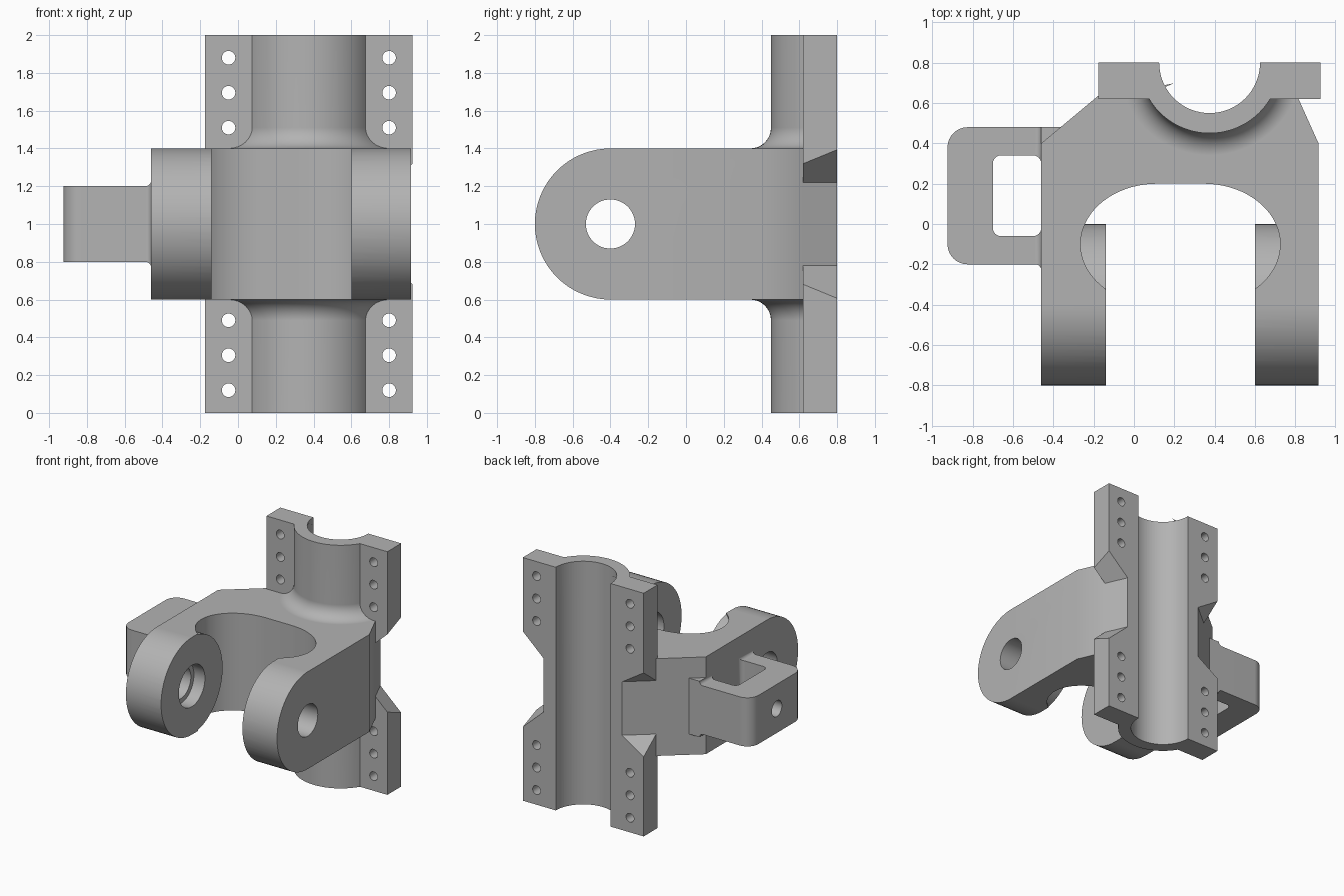
import bpy, bmesh
from math import sin, cos, pi, radians
from mathutils import Vector

if "Cube" in bpy.data.objects:
    bpy.data.objects.remove(bpy.data.objects["Cube"])

X, Y, Z = Vector((1, 0, 0)), Vector((0, 1, 0)), Vector((0, 0, 1))

metal = bpy.data.materials.new("cast grey metal")
metal.use_nodes = True
GREY = (0.45, 0.45, 0.45, 1)
metal.diffuse_color = GREY
metal.node_tree.nodes["Principled BSDF"].inputs["Base Color"].default_value = GREY


def finish(name, bm):
    bmesh.ops.recalc_face_normals(bm, faces=bm.faces)
    mesh = bpy.data.meshes.new(name)
    bm.to_mesh(mesh)
    bm.free()
    mesh.materials.append(metal)
    ob = bpy.data.objects.new(name, mesh)
    bpy.context.collection.objects.link(ob)
    return ob


def prism(name, pts, u, v, w, lo, hi, origin=Vector((0, 0, 0))):
    """Extrude a 2D outline (in axes u, v) along w from lo to hi."""
    bm = bmesh.new()
    face = bm.faces.new([bm.verts.new(origin + u * a + v * b + w * lo) for a, b in pts])
    ext = bmesh.ops.extrude_face_region(bm, geom=[face])
    verts = [g for g in ext["geom"] if isinstance(g, bmesh.types.BMVert)]
    bmesh.ops.translate(bm, verts=verts, vec=w * (hi - lo))
    return finish(name, bm)


def arc(cx, cy, rx, ry, a0, a1, n):
    steps = [radians(a0 + (a1 - a0) * i / n) for i in range(n + 1)]
    return [(cx + rx * cos(t), cy + ry * sin(t)) for t in steps]


def circle(cx, cy, r, n=64):
    return arc(cx, cy, r, r, 0, 360, n)[:-1]


def rect(x0, x1, y0, y1):
    return [(x0, y0), (x1, y0), (x1, y1), (x0, y1)]


def lathe(name, profile, centre):
    bm = bmesh.new()
    vs = [bm.verts.new(centre + X * r + Z * z) for r, z in profile]
    edges = [bm.edges.new(pair) for pair in zip(vs, vs[1:])]
    bmesh.ops.spin(bm, geom=vs + edges, cent=centre, axis=Z, angle=2 * pi, steps=72)
    bmesh.ops.remove_doubles(bm, verts=bm.verts, dist=1e-5)
    return finish(name, bm)


def boolean(target, tool, op):
    """Apply a boolean at once and discard the tool."""
    mod = target.modifiers.new("cut", "BOOLEAN")
    mod.operation, mod.object, mod.solver = op, tool, "EXACT"
    dg = bpy.context.evaluated_depsgraph_get()
    mesh = bpy.data.meshes.new_from_object(target.evaluated_get(dg))
    target.modifiers.clear()
    target.data = mesh
    bpy.data.objects.remove(tool)


EAR_Y, EAR_R = -0.4, 0.4
SLOT_L, SLOT_R = -0.14, 0.6
SIDE_L, SIDE_R = -0.46, 0.915
TUBE = Vector((0.375, 0.8, 0))

# Yoke body: rounded side profile trimmed by the plan outline
side = arc(EAR_Y, 1, EAR_R, EAR_R, 90, 270, 32) + [(0.85, 0.6), (0.85, 1.4)]
body = prism("yoke_bracket", side, Y, Z, X, SIDE_L, SIDE_R)
left_wall = (Vector((SIDE_L, 0.4, 0)), Vector((0.02, 0.8, 0)))
right_wall = (Vector((SIDE_R, 0.4, 0)), Vector((0.735, 0.8, 0)))
for k, (a, b) in enumerate((left_wall, right_wall)):
    out = X * (-1 if k == 0 else 1)
    start, end = a - (b - a), b + (b - a)
    far = [start + out, end + out]
    pts = [(p.x, p.y) for p in (a, end, end + out * 2, a + out * 2)]
    boolean(body, prism("corner_cutter", pts, X, Y, Z, 0.3, 1.7), "DIFFERENCE")

# Yoke opening: slot and rounded pocket that leave the ear discs standing
mid_l, mid_r = 0.115, 0.345
outline = ([(SLOT_L, -1)] + arc(mid_l, -0.1, 0.38, 0.3, 227.8, 90, 28)
           + arc(mid_r, -0.1, 0.38, 0.3, 90, -47.8, 28) + [(SLOT_R, -1)])
pocket = prism("pocket_cutter", outline, X, Y, Z, 0.4, 1.6)
for lo, hi in ((-0.6, SLOT_L), (SLOT_R, 1.1)):
    disc = prism("ear_disc", circle(EAR_Y, 1, EAR_R), Y, Z, X, lo, hi)
    boolean(pocket, disc, "DIFFERENCE")
boolean(body, pocket, "DIFFERENCE")

# Clamp flange, notched at 45 degrees beside the body walls
flange = prism("flange", rect(-0.175, 0.925, 0.62, 0.85), X, Y, Z, 0, 2)
notch = [(0, 0.78), (0, 1.22), (0.4, 1.62), (0.4, 0.38)]
for (a, b), sign in ((left_wall, -1), (right_wall, 1)):
    along = (b - a).normalized()
    normal = along.cross(Z)
    if normal.x * sign < 0:
        normal = -normal
    boolean(flange, prism("notch_cutter", notch, normal, Z, along, -1, 1, b), "DIFFERENCE")
boolean(body, flange, "UNION")

# Half tube above and below, flared into the body
flare = arc(0.46, 0.49, 0.11, 0.11, 180, 90, 8)
tube_profile = [(0, 0), (0.35, 0)] + flare + [(0.3, 0.65), (0, 0.65)]
for name, prof in (("lower_tube", tube_profile),
                   ("upper_tube", [(r, 2 - z) for r, z in tube_profile])):
    boolean(body, lathe(name, prof, TUBE), "UNION")

# Side arm: rounded loop with small flares where it joins the body
f = 0.03
plan = (arc(-0.825, -0.1, 0.1, 0.1, 180, 270, 8) + arc(SIDE_L - f, -0.2 - f, f, f, 90, 0, 5)
        + [(-0.3, -0.2 - f), (-0.3, 0.48)] + arc(-0.825, 0.38, 0.1, 0.1, 90, 180, 8))
arm = prism("side_arm", plan, X, Y, Z, 0.7, 1.3)
upper = arc(SIDE_L - f, 1.2 + f, f, f, 270, 360, 5) + [(-0.2, 1.2 + f)]
elev = [(-1, 1.2)] + upper + [(x, 2 - z) for x, z in reversed(upper)] + [(-1, 0.8)]
boolean(arm, prism("arm_height", elev, X, Z, Y, -0.5, 0.7), "INTERSECT")
r = 0.04
window = [p for cx, cy, t in ((-0.7 + r, -0.06 + r, 180), (SIDE_L - r, -0.06 + r, 270),
                              (SIDE_L - r, 0.34 - r, 0), (-0.7 + r, 0.34 - r, 90))
          for p in arc(cx, cy, r, r, t, t + 90, 6)]
boolean(arm, prism("window_cutter", window, X, Y, Z, 0.5, 1.5), "DIFFERENCE")
boolean(arm, prism("arm_hole", circle(0.14, 1, 0.065, 32), Y, Z, X, -1, -0.6), "DIFFERENCE")
boolean(body, arm, "UNION")

# Split plane and bore of the clamp
boolean(body, prism("split_cutter", rect(-2, 2, 0.8, 1.5), X, Y, Z, -1, 3), "DIFFERENCE")
boolean(body, prism("bore", circle(TUBE.x, TUBE.y, 0.25, 72), X, Y, Z, -1, 3), "DIFFERENCE")

# Pin holes through the ears, counterbored on the inner faces
for radius, lo, hi in ((0.13, -0.55, 1.1), (0.17, SLOT_L - 0.1, SLOT_R + 0.1)):
    boolean(body, prism("pin_hole", circle(EAR_Y, 1, radius, 48), Y, Z, X, lo, hi), "DIFFERENCE")

# Bolt holes in the flange
for x in (-0.05, 0.8):
    for z in (0.12, 0.305, 0.49):
        for h in (z, 2 - z):
            hole = prism("bolt_hole", circle(x, h, 0.036, 24), X, Z, Y, 0.5, 1)
            boolean(body, hole, "DIFFERENCE")

# Smooth curved surfaces, crisp edges
bpy.ops.object.select_all(action="DESELECT")
body.select_set(True)
bpy.context.view_layer.objects.active = body
bpy.ops.object.shade_smooth_by_angle(angle=radians(25))
weighted = body.modifiers.new("weighted_normals", "WEIGHTED_NORMAL")
weighted.keep_sharp = True
